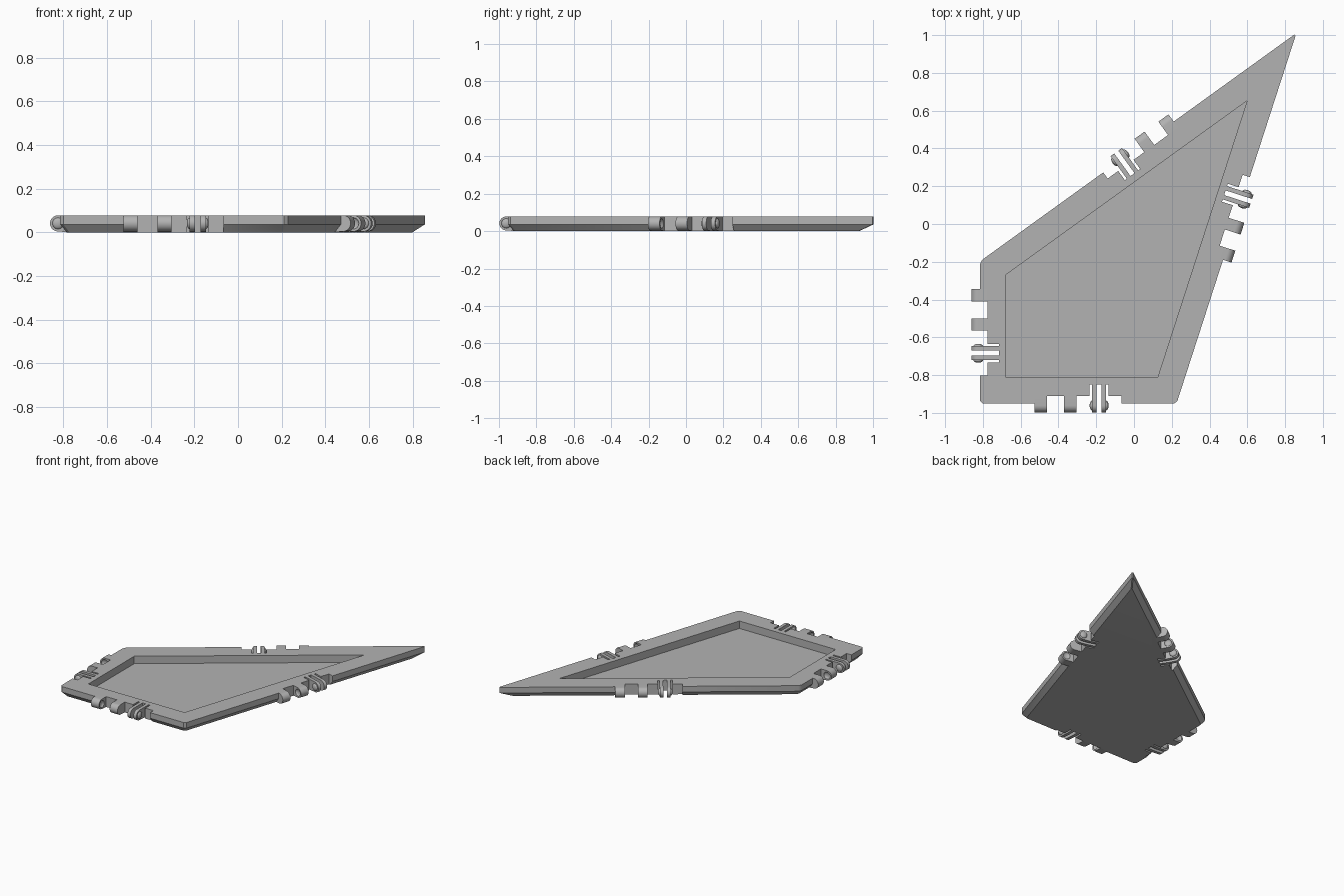
import bpy, bmesh, math
from mathutils import Vector, Matrix

cube = bpy.data.objects.get("Cube")
if cube:
    bpy.data.objects.remove(cube, do_unlink=True)

TOP = 0.078          # tile thickness
AXIS = (0.010, 0.041)  # hinge axis: outward offset, height
RADIUS = 0.037
NOTCH = 0.04         # depth of hinge notch
SLOT = 0.10          # depth of clip slots
CLIP = 0.11          # clip centre along the side
CORNERS = [Vector(p) for p in
           ((-0.8145, -0.951), (0.225, -0.951), (0.86, 1.011), (-0.8145, -0.197))]

grey = bpy.data.materials.new("light_grey")
grey.use_nodes = True
GREY = (0.45, 0.45, 0.45, 1)
grey.diffuse_color = GREY
grey.node_tree.nodes["Principled BSDF"].inputs["Base Color"].default_value = GREY


def make(name, bm, matrix=None):
    """Turn a bmesh into a grey object with sharp edges kept."""
    bmesh.ops.recalc_face_normals(bm, faces=bm.faces)
    mesh = bpy.data.meshes.new(name)
    bm.to_mesh(mesh)
    bm.free()
    mesh.materials.append(grey)
    mesh.shade_smooth()
    mesh.set_sharp_from_angle(angle=math.radians(30))
    ob = bpy.data.objects.new(name, mesh)
    bpy.context.collection.objects.link(ob)
    if matrix:
        ob.matrix_world = matrix
    return ob


def prism(points, offset):
    """Extrude a closed 3D outline by an offset vector."""
    bm = bmesh.new()
    face = bm.faces.new([bm.verts.new(p) for p in points])
    ext = bmesh.ops.extrude_face_region(bm, geom=[face], use_keep_orig=True)
    verts = [v for v in ext["geom"] if isinstance(v, bmesh.types.BMVert)]
    bmesh.ops.translate(bm, verts=verts, vec=offset)
    return bm


def ellipsoid(centre, size):
    bm = bmesh.new()
    bmesh.ops.create_uvsphere(bm, u_segments=24, v_segments=12, radius=1)
    bmesh.ops.transform(bm, verts=bm.verts,
                        matrix=Matrix.Translation(centre) @ Matrix.Diagonal((*size, 1)))
    return bm


def cut(ob, cutters):
    """Subtract the cutters, then remove them."""
    for c in cutters:
        mod = ob.modifiers.new("cut", 'BOOLEAN')
        mod.operation, mod.solver, mod.object = 'DIFFERENCE', 'EXACT', c
    bpy.context.view_layer.update()
    graph = bpy.context.evaluated_depsgraph_get()
    mesh = bpy.data.meshes.new_from_object(ob.evaluated_get(graph))
    ob.modifiers.clear()
    ob.data = mesh
    mesh.shade_smooth()
    mesh.set_sharp_from_angle(angle=math.radians(30))
    for c in cutters:
        bpy.data.objects.remove(c, do_unlink=True)


def ring(inset, chamfer, z):
    """Outline moved inward, with each corner clipped into two points."""
    n = len(CORNERS)
    pts = []
    for i, p in enumerate(CORNERS):
        a = (p - CORNERS[i - 1]).normalized()
        b = (CORNERS[(i + 1) % n] - p).normalized()
        q = p + (b - a) * inset / (a.x * b.y - a.y * b.x)
        pts += [(*(q - a * chamfer), z), (*(q + b * chamfer), z)]
    return pts


# Tile body: chamfered underside, vertical rim, sunken tray
bm = bmesh.new()
rings = [ring(0.03, 0.012, 0), ring(0, 0.014, 0.036), ring(0, 0.014, TOP),
         ring(0.138, 0, TOP), ring(0.138, 0, 0.022)]
loops = [[bm.verts.new(p) for p in r] for r in rings]
for lo, hi in zip(loops, loops[1:]):
    for i in range(len(lo)):
        j = (i + 1) % len(lo)
        bm.faces.new((lo[i], lo[j], hi[j], hi[i]))
bm.faces.new(loops[0])
bm.faces.new(loops[-1])
bmesh.ops.remove_doubles(bm, verts=bm.verts, dist=0.0001)
bmesh.ops.dissolve_degenerate(bm, edges=bm.edges, dist=0.0001)
body = make("tile_body", bm)

# Side frames: local x points outward, local y runs along the side
frames = []
for i, p in enumerate(CORNERS):
    q = CORNERS[(i + 1) % len(CORNERS)]
    d, m = (q - p).normalized(), (p + q) / 2
    frames.append(Matrix(((d.y, d.x, 0, m.x), (-d.x, d.y, 0, m.y),
                          (0, 0, 1, 0), (0, 0, 0, 1))))

# Hinge recesses: a wide notch with three narrow slots around the clip plates
comb = [(0.1, -0.231), (-NOTCH, -0.231)]
for a, b in ((-0.05, -0.037), (-0.013, 0.013), (0.037, 0.05)):
    comb += [(-NOTCH, CLIP + a), (-SLOT, CLIP + a), (-SLOT, CLIP + b), (-NOTCH, CLIP + b)]
comb += [(-NOTCH, 0.229), (0.1, 0.229)]
cut(body, [make("cutter", prism([(x, y, -0.1) for x, y in comb], (0, 0, 0.3)), f)
           for f in frames])


def knuckle(name, start, end, frame):
    """Rounded hinge tab standing out from the notch wall."""
    pts = [(-NOTCH, start, 0)]
    for k in range(17):
        t = math.pi * (k / 16 - 0.5)
        pts.append((AXIS[0] + RADIUS * math.cos(t), start, AXIS[1] + RADIUS * math.sin(t)))
    pts.append((-NOTCH, start, TOP))
    return make(name, prism(pts, (0, end - start, 0)), frame)


# Hinge parts on every side
BUMP = (0.026, 0.013, 0.026)
for side, f in zip(("front", "right", "back", "left"), frames):
    outer = knuckle(side + "_outer_knuckle", -0.231, -0.165, f)
    inner = knuckle(side + "_inner_knuckle", -0.075, -0.01, f)
    # Dimples that receive the bumps of a neighbouring clip
    for ob, y in ((outer, -0.165), (inner, -0.075)):
        cut(ob, [make("cutter", ellipsoid((AXIS[0], y, AXIS[1]), BUMP), f)])
    # Clip: two springy plates with a bump on each outer face
    for word, s in (("near", -1), ("far", 1)):
        lo, hi = sorted((CLIP + s * 0.013, CLIP + s * 0.037))
        knuckle(f"{side}_{word}_clip_plate", lo, hi, f)
        make(f"{side}_{word}_clip_bump",
             ellipsoid((AXIS[0], CLIP + s * 0.037, AXIS[1]), BUMP), f)
